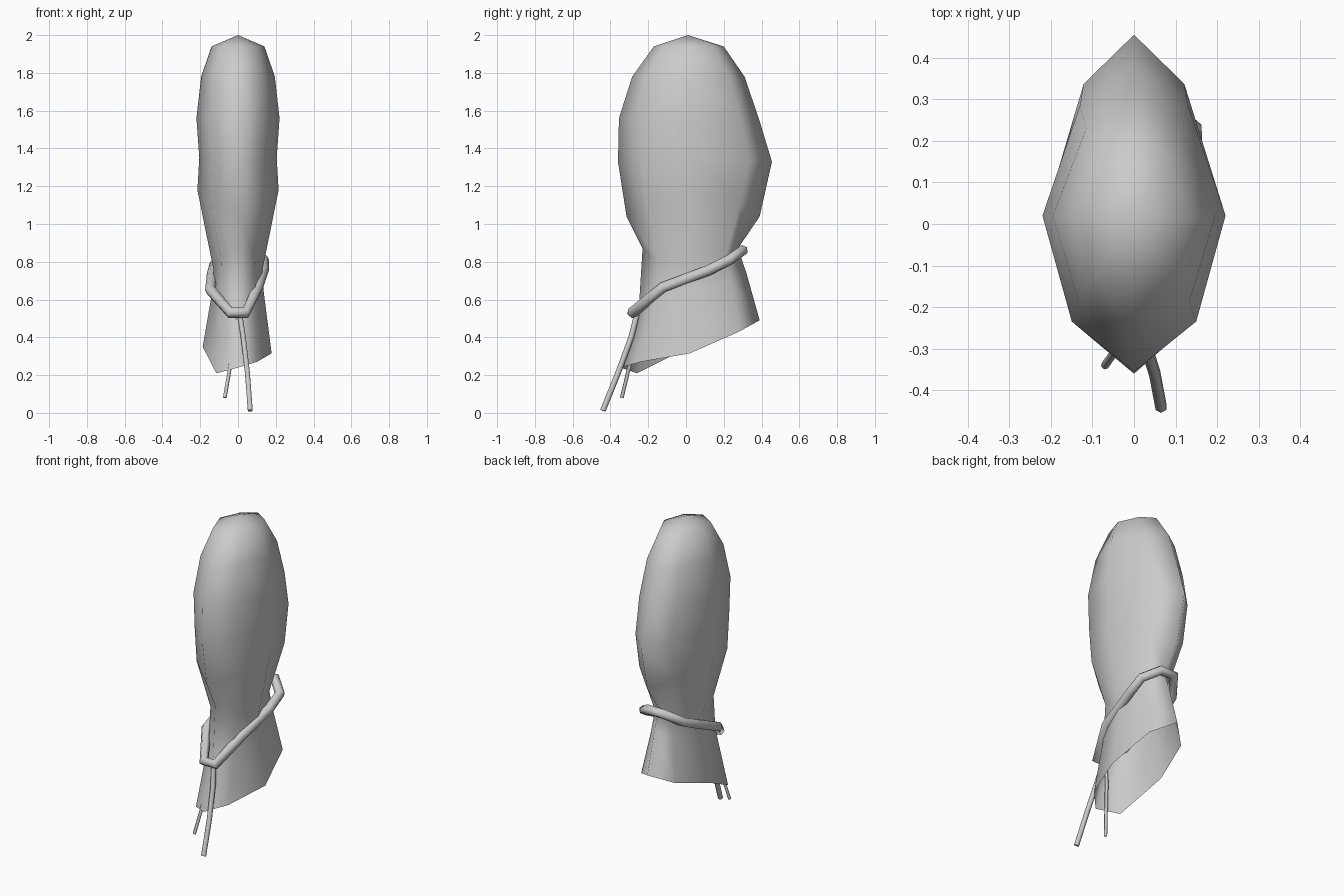
import bpy, bmesh

if "Cube" in bpy.data.objects:
    bpy.data.objects.remove(bpy.data.objects["Cube"])


def ring(w, yf, yb, zf, zs, zb):
    """Eight-sided cross-section: front, right side, back, left side."""
    zfd, zbd = (zf + zs) / 2, (zb + zs) / 2
    right = [(w * .68, yf * .66, zfd), (w, .02, zs), (w * .59, yb * .74, zbd)]
    left = [(-x, y, z) for x, y, z in reversed(right)]
    return [(0, yf, zf)] + right + [(0, yb, zb)] + left


def mesh_object(name, bm):
    bmesh.ops.recalc_face_normals(bm, faces=bm.faces)
    for f in bm.faces:
        f.smooth = True
    me = bpy.data.meshes.new(name)
    bm.to_mesh(me)
    bm.free()
    ob = bpy.data.objects.new(name, me)
    bpy.context.collection.objects.link(ob)
    return ob


def cord(name, points, radius, closed=False):
    cu = bpy.data.curves.new(name, 'CURVE')
    cu.dimensions = '3D'
    cu.bevel_depth = radius
    cu.bevel_resolution = 1
    cu.use_fill_caps = True
    sp = cu.splines.new('POLY')
    sp.points.add(len(points) - 1)
    for p, co in zip(sp.points, points):
        p.co = (*co, 1)
    sp.use_cyclic_u = closed
    sp.use_smooth = True
    ob = bpy.data.objects.new(name, cu)
    bpy.context.collection.objects.link(ob)


# Stuffed sack: closed crown, tied neck, open slanted hem
rings = [
    ring(.14, -.17, .20, 1.94, 1.94, 1.94),
    ring(.195, -.285, .31, 1.78, 1.78, 1.78),
    ring(.22, -.355, .385, 1.56, 1.56, 1.56),
    ring(.205, -.36, .455, 1.33, 1.35, 1.33),
    ring(.215, -.315, .39, 1.04, 1.18, 1.04),
    ring(.13, -.23, .275, .87, .76, .87),
    ring(.135, -.25, .32, .55, .65, .74),
]
rings.append([(0, -.345, .24), (.10, -.24, .27), (.178, .02, .315), (.12, .28, .43),
              (0, .39, .49), (-.12, .28, .43), (-.187, .02, .35), (-.115, -.26, .21)])
bm = bmesh.new()
apex = bm.verts.new((0, .01, 2))
loops = [[bm.verts.new(p) for p in r] for r in rings]
for i in range(8):
    j = (i + 1) % 8
    bm.faces.new((apex, loops[0][i], loops[0][j]))
    for a, b in zip(loops, loops[1:]):
        bm.faces.new((a[i], b[i], b[j], a[j]))
mesh_object("sack", bm)

# Cord tied around the neck
cord("neck_cord", [(-.04, -.285, .53), (.04, -.285, .53), (.105, -.12, .665),
                   (.135, .12, .755), (.135, .23, .81), (.05, .3, .86), (-.05, .3, .86),
                   (-.12, .2, .79), (-.135, .08, .735), (-.145, -.11, .65)], .03, True)

# Loose cord ends hanging at the front
cord("long_cord_end", [(.01, -.26, .52), (.028, -.29, .40), (.05, -.36, .21), (.065, -.44, .012)], .015)
cord("short_cord_end", [(0, -.25, .52), (-.02, -.27, .37), (-.07, -.34, .08)], .01)
